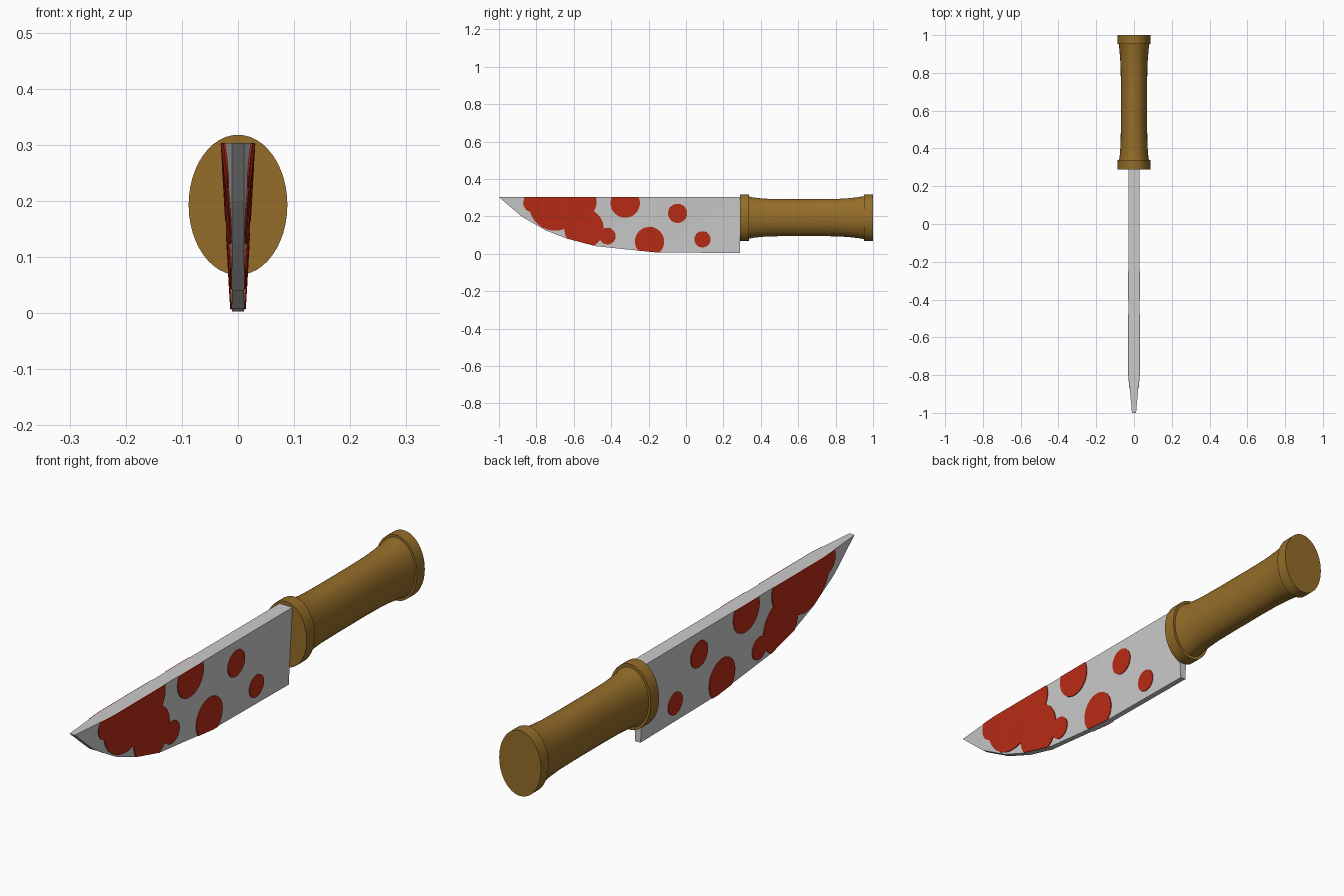
import bpy, bmesh, math
from mathutils import Vector

if "Cube" in bpy.data.objects:
    bpy.data.objects.remove(bpy.data.objects["Cube"])

TOP_Z, EDGE_W = 0.303, 0.011
# blade stations: y, cutting-edge z, spine half-width
STATIONS = [(0.29, 0.003, 0.028), (-0.17, 0.008, 0.028), (-0.48, 0.04, 0.028),
            (-0.64, 0.082, 0.028), (-0.75, 0.125, 0.028), (-0.79, 0.148, 0.028),
            (-0.88, 0.2, 0.0215), (-1.0, TOP_Z, EDGE_W)]


def material(name, color):
    m = bpy.data.materials.new(name)
    m.diffuse_color = (*color, 1)
    m.use_nodes = True
    m.node_tree.nodes["Principled BSDF"].inputs["Base Color"].default_value = m.diffuse_color
    return m


def make_object(name, bm, mat=None):
    me = bpy.data.meshes.new(name)
    bm.to_mesh(me)
    bm.free()
    ob = bpy.data.objects.new(name, me)
    bpy.context.collection.objects.link(ob)
    if mat:
        me.materials.append(mat)
    return ob


def add_side(bm, s):
    """One flat flank of the blade, facing along s * x."""
    rows = []
    for y, z, w in STATIONS:
        top = bm.verts.new((s * w, y, TOP_Z))
        rows.append((top, top if z == TOP_Z else bm.verts.new((s * EDGE_W, y, z))))
    faces = []
    for (a, b), (c, d) in zip(rows, rows[1:]):
        loop = [a, c, b] if c is d else [a, c, d, b]
        f = bm.faces.new(loop)
        f.normal_update()
        if f.normal.x * s < 0:
            f.normal_flip()
        faces.append(f)
    bmesh.ops.triangulate(bm, faces=faces)
    return rows


# Blade: two flanks joined by spine, edge strip and heel
bm = bmesh.new()
right, left = add_side(bm, 1), add_side(bm, -1)
for k in (0, 1):
    for i in range(len(STATIONS) - 1):
        bm.faces.new((right[i][k], right[i + 1][k], left[i + 1][k], left[i][k]))
bm.faces.new((right[0][0], right[0][1], left[0][1], left[0][0]))
bmesh.ops.recalc_face_normals(bm, faces=bm.faces[:])
make_object("blade", bm)

# Red stains: blade flanks clipped to round spots (y, z, radius)
SPOTS = [(0.088, 0.077, 0.043), (-0.045, 0.216, 0.051), (-0.195, 0.065, 0.078),
         (-0.325, 0.271, 0.078), (-0.42, 0.094, 0.044), (-0.56, 0.275, 0.082),
         (-0.545, 0.135, 0.105), (-0.70, 0.262, 0.138), (-0.82, 0.272, 0.05)]
red = material("red_stain", (0.5, 0.025, 0.008))
total = bmesh.new()
for s in (1, -1):
    for y, z, r in SPOTS:
        bm = bmesh.new()
        add_side(bm, s)
        for i in range(28):
            a = math.tau * i / 28
            n = Vector((0, math.cos(a), math.sin(a)))
            bmesh.ops.bisect_plane(bm, geom=bm.verts[:] + bm.edges[:] + bm.faces[:],
                                   plane_co=Vector((0, y, z)) + n * r, plane_no=n,
                                   clear_outer=True)
        tmp = bpy.data.meshes.new("tmp")
        bm.to_mesh(tmp)
        bm.free()
        total.from_mesh(tmp)
        bpy.data.meshes.remove(tmp)
stains = make_object("blade_stains", total, red)
solid = stains.modifiers.new("thickness", "SOLIDIFY")
solid.thickness, solid.offset = 0.003, 1

# Handle: oval lathe with a collar at each end (y, relative radius)
PROFILE = [(0.288, 0), (0.288, 1), (0.338, 1), (0.338, 0.9), (0.36, 0.86), (0.40, 0.825),
           (0.45, 0.8), (0.55, 0.79), (0.72, 0.79), (0.81, 0.8), (0.87, 0.83),
           (0.92, 0.875), (0.953, 0.92), (0.953, 1), (1.0, 1), (1.0, 0)]
bm = bmesh.new()
verts = [bm.verts.new((r * 0.125, y, 0)) for y, r in PROFILE]
edges = [bm.edges.new(p) for p in zip(verts, verts[1:])]
bmesh.ops.spin(bm, geom=verts + edges, cent=(0, 0, 0), axis=(0, 1, 0),
               angle=math.tau, steps=48, use_duplicate=False)
bmesh.ops.remove_doubles(bm, verts=bm.verts[:], dist=1e-5)
for v in bm.verts:
    v.co.x *= 0.704
    v.co.z += 0.193
bmesh.ops.recalc_face_normals(bm, faces=bm.faces[:])
handle = make_object("handle", bm, material("brown_wood", (0.3, 0.155, 0.022)))
bpy.context.view_layer.objects.active = handle
handle.select_set(True)
bpy.ops.object.shade_smooth_by_angle(angle=math.radians(30))
